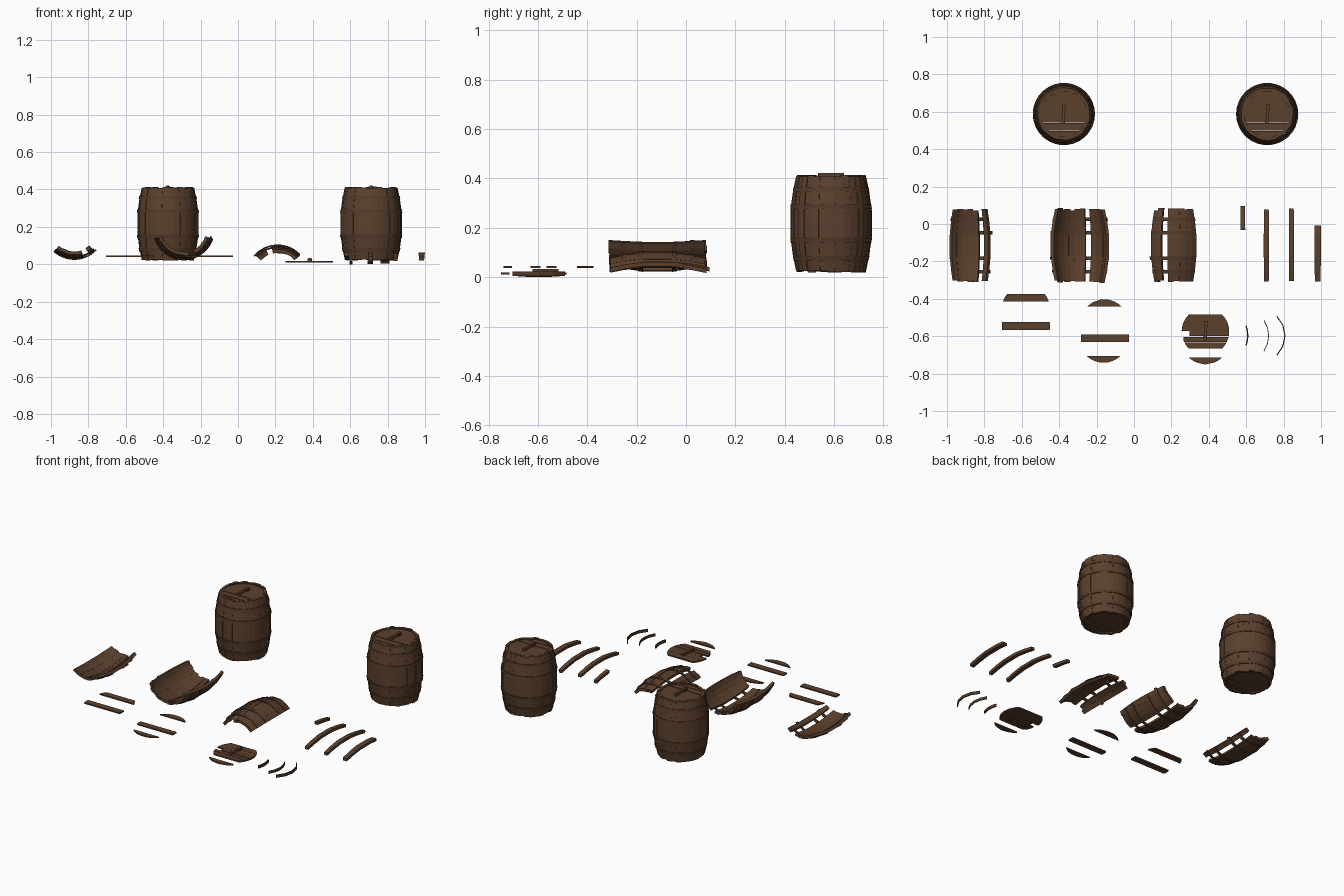
import bpy, bmesh, math, random
from mathutils import Matrix, Vector

if "Cube" in bpy.data.objects:
    bpy.data.objects.remove(bpy.data.objects["Cube"])

random.seed(4)

def material(name, rgb):
    m = bpy.data.materials.new(name)
    m.diffuse_color = (*rgb, 1)
    m.use_nodes = True
    m.node_tree.nodes["Principled BSDF"].inputs["Base Color"].default_value = m.diffuse_color
    return m

WOOD = material("brown_wood", (0.105, 0.052, 0.026))
HOOP = material("dark_brown_hoop", (0.085, 0.042, 0.022))

HALF = 0.195                     # half the barrel length
STEP = 12                        # degrees per stave
PROFILE = (-1, -0.66, -0.28, 0.28, 0.66, 1)

def radius(z):
    """Bulging barrel outline, z measured from the middle."""
    return 0.167 - 0.027 * min(1.1, abs(z) / HALF) ** 1.7

def finish(bm, name, mat, matrix=Matrix()):
    bmesh.ops.recalc_face_normals(bm, faces=bm.faces[:])
    me = bpy.data.meshes.new(name)
    bm.to_mesh(me)
    bm.free()
    me.transform(matrix)
    me.materials.append(mat)
    ob = bpy.data.objects.new(name, me)
    bpy.context.collection.objects.link(ob)
    return ob

def sweep(bm, rings):
    """Closed solid through a list of four-point sections."""
    vs = [[bm.verts.new(p) for p in ring] for ring in rings]
    for a, b in zip(vs, vs[1:]):
        for i in range(4):
            j = (i + 1) % 4
            bm.faces.new((a[i], a[j], b[j], b[i]))
    bm.faces.new(vs[0])
    bm.faces.new(vs[-1])

def polar(r, deg, z):
    a = math.radians(deg)
    return Vector((r * math.cos(a), r * math.sin(a), z))

def stave(bm, ang, z0=-HALF, z1=HALF, width=STEP, thick=0.018):
    dr = random.uniform(-0.0025, 0.0015)
    z0 += random.uniform(-0.003, 0.005)
    z1 += random.uniform(-0.005, 0.003)
    h = width / 2
    zs = [z0] + [f * HALF for f in PROFILE if z0 + 0.01 < f * HALF < z1 - 0.01] + [z1]
    rings = []
    for z in zs:
        r = radius(z) + dr
        rings.append([polar(r, ang - h, z), polar(r, ang + h, z),
                      polar(r - thick, ang + h, z), polar(r - thick, ang - h, z)])
    sweep(bm, rings)

def hoop(bm, z, a0, a1, wide=0.018):
    n = max(2, round((a1 - a0) / STEP))
    rings = []
    lo, hi = z - wide / 2, z + wide / 2
    for i in range(n + 1):
        a = a0 + (a1 - a0) * i / n
        rings.append([polar(radius(lo) + 0.003, a, lo), polar(radius(hi) + 0.003, a, hi),
                      polar(radius(hi) - 0.003, a, hi), polar(radius(lo) - 0.003, a, lo)])
    sweep(bm, rings)

def lid_plank(bm, y0, y1, z0, z1, dx=0, dy=0, R=0.127, xmin=-1):
    """Slice of a disc between two parallel cuts."""
    ys = [y0 + (y1 - y0) * i / 4 for i in range(5)]
    w = [max(0.004, math.sqrt(max(0, R * R - y * y))) for y in ys]
    outline = [(a, y) for a, y in zip(w, ys)]
    outline += [(max(-a, xmin), y) for a, y in zip(w[::-1], ys[::-1])]
    bot = [bm.verts.new((x + dx, y + dy, z0)) for x, y in outline]
    top = [bm.verts.new((x + dx, y + dy, z1)) for x, y in outline]
    bm.faces.new(bot)
    bm.faces.new(top)
    for i in range(len(bot)):
        j = (i + 1) % len(bot)
        bm.faces.new((bot[i], bot[j], top[j], top[i]))

def box(bm, c, s):
    m = Matrix.Translation(c) @ Matrix.Diagonal((*s, 1))
    bmesh.ops.create_cube(bm, size=1, matrix=m)

def handle(name, x, y, z):
    bm = bmesh.new()
    box(bm, (x, y, z + 0.011), (0.014, 0.105, 0.014))
    for s in (-1, 1):
        box(bm, (x + s * 0.003, y + s * 0.038, z + 0.007), (0.018, 0.028, 0.016))
    finish(bm, name, WOOD)

HOOPS = (-0.14, -0.068, 0.068, 0.14)
PLANKS = ((-0.127, -0.092), (-0.088, -0.049), (-0.044, 0.0),
          (0.0, 0.045), (0.045, 0.09), (0.09, 0.127))

# Two whole barrels
for n, bx in enumerate((-0.375, 0.712), 1):
    place = Matrix.Translation((bx, 0.588, 0.217))
    bm = bmesh.new()
    for a in range(0, 360, STEP):
        stave(bm, a)
    finish(bm, f"barrel_{n}_staves", WOOD, place)
    bm = bmesh.new()
    for z in HOOPS:
        hoop(bm, z, 0, 360)
    finish(bm, f"barrel_{n}_hoops", HOOP, place)
    bm = bmesh.new()
    for y0, y1 in PLANKS:
        lid_plank(bm, y0, y1, 0.175, 0.187)
        lid_plank(bm, y0, y1, -0.185, -0.173)
    finish(bm, f"barrel_{n}_lids", WOOD, place)
    handle(f"barrel_{n}_handle", bx, 0.588, 0.404)

# Broken shells lying along y: x, axis height, up or down, stave count, missing staves
def lying(x, z, y=-0.115):
    return Matrix.Translation((x, y, z)) @ Matrix.Rotation(-math.pi / 2, 4, 'X')

SHELLS = (("shallow_shell", -0.875, 0.190, 90, 7, (5,)),
          ("deep_shell", -0.290, 0.188, 90, 12, (7,)),
          ("arched_shell", 0.212, -0.060, -90, 8, (2,)))
for name, x, z, mid, count, missing in SHELLS:
    sign = -1 if mid > 0 else 1
    bm = bmesh.new()
    for i in range(count):
        if i in missing:
            continue
        d = (i - (count - 1) / 2) * STEP
        stave(bm, mid + sign * d, -HALF + random.uniform(-0.004, 0.006),
              HALF + random.uniform(-0.006, 0.004))
    finish(bm, name + "_staves", WOOD, lying(x, z))
    bm = bmesh.new()
    for hz in HOOPS:
        h = count * STEP / 2
        hoop(bm, hz, mid - h - random.uniform(-4, 4), mid + h + random.uniform(-4, 4))
    finish(bm, name + "_hoops", HOOP, lying(x, z))

# Loose staves, arched upward
for n, (x, y, z0, z1, w) in enumerate(((0.582, -0.085, 0.05, 0.183, 9),
                                       (0.708, -0.115, -HALF, HALF, 10),
                                       (0.842, -0.115, -HALF, HALF, 10),
                                       (0.982, -0.115, -HALF, 0.11, 12)), 1):
    bm = bmesh.new()
    stave(bm, -90, z0, z1, w)
    finish(bm, f"loose_stave_{n}", WOOD, lying(x, -0.102, y))

# Loose lid planks: x, disc centre y, cut range, base height
for n, (x, cy, y0, y1, z) in enumerate(((-0.578, -0.455, 0.041, 0.081, 0.038),
                                        (-0.578, -0.545, -0.021, 0.021, 0.038),
                                        (-0.158, -0.532, 0.090, 0.127, 0.038),
                                        (-0.155, -0.610, -0.020, 0.020, 0.038),
                                        (-0.163, -0.613, -0.127, -0.092, 0.038)), 1):
    bm = bmesh.new()
    lid_plank(bm, y0, y1, z, z + 0.008, x, cy, 0.129)
    finish(bm, f"loose_lid_plank_{n}", WOOD)

# Broken lid with a slipped edge piece
bm = bmesh.new()
for y0, y1, dy, xmin in ((0.046, 0.09, 0, -1), (0.003, 0.045, 0, -1), (-0.024, 0.002, 0, -0.085),
                         (-0.055, -0.029, 0, -0.118), (-0.09, -0.058, 0, -1),
                         (-0.127, -0.092, -0.048, -1)):
    lid_plank(bm, y0, y1, 0.010, 0.019, 0.382, -0.575 + dy, 0.127, xmin)
finish(bm, "broken_lid", WOOD)
handle("broken_lid_handle", 0.384, -0.570, 0.016)

# Hoop fragments standing on edge
for n, (cx, half, t) in enumerate(((0.462, 21, 0.007), (0.572, 34, 0.004), (0.660, 45, 0.006)), 1):
    bm = bmesh.new()
    rings = []
    for i in range(5):
        a = -half + half * i / 2
        rings.append([polar(0.15, a, 0), polar(0.15, a, 0.018),
                      polar(0.15 - t, a, 0.018), polar(0.15 - t, a, 0)])
    sweep(bm, rings)
    finish(bm, f"hoop_fragment_{n}", HOOP, Matrix.Translation((cx, -0.597, 0.002 * n - 0.002)))
